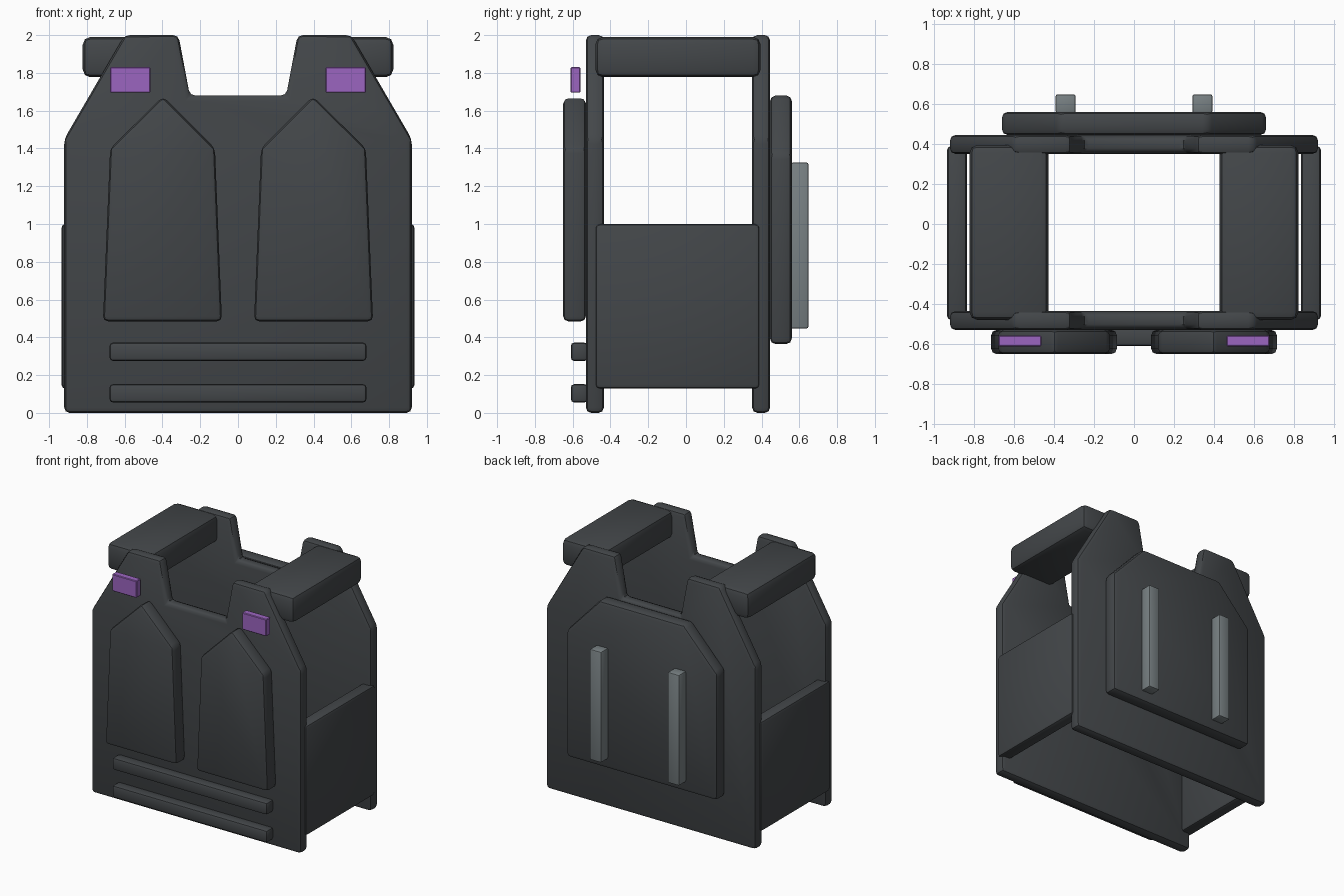
import bpy, bmesh, math

if "Cube" in bpy.data.objects:
    bpy.data.objects.remove(bpy.data.objects["Cube"])


def material(name, rgb):
    m = bpy.data.materials.new(name)
    m.diffuse_color = (*rgb, 1)
    m.use_nodes = True
    m.node_tree.nodes["Principled BSDF"].inputs["Base Color"].default_value = m.diffuse_color
    return m


DARK = material("dark_grey_fabric", (0.056, 0.062, 0.067))
PURPLE = material("purple_patch", (0.33, 0.13, 0.53))
STRAP = material("light_grey_strap", (0.19, 0.22, 0.23))


def slab(name, outline, y0, y1, bevel, mat, segments=2):
    """Extrude an (x, z) outline from y0 to y1 and round every edge."""
    bm = bmesh.new()
    face = bm.faces.new([bm.verts.new((x, y0, z)) for x, z in outline])
    ext = bmesh.ops.extrude_face_region(bm, geom=[face])["geom"]
    for v in ext:
        if isinstance(v, bmesh.types.BMVert):
            v.co.y = y1
    bmesh.ops.recalc_face_normals(bm, faces=bm.faces[:])
    bmesh.ops.bevel(bm, geom=bm.edges[:], offset=bevel, segments=segments,
                    profile=0.5, affect='EDGES', clamp_overlap=True)
    bmesh.ops.recalc_face_normals(bm, faces=bm.faces[:])
    mesh = bpy.data.meshes.new(name)
    bm.to_mesh(mesh)
    bm.free()
    mesh.materials.append(mat)
    obj = bpy.data.objects.new(name, mesh)
    bpy.context.collection.objects.link(obj)
    bpy.ops.object.select_all(action='DESELECT')
    obj.select_set(True)
    bpy.context.view_layer.objects.active = obj
    bpy.ops.object.shade_smooth_by_angle(angle=math.radians(35))
    return obj


def rect(x0, x1, z0, z1):
    return [(x0, z0), (x1, z0), (x1, z1), (x0, z1)]


def symmetric(half):
    """Complete a right-hand outline with its mirror image."""
    return half + [(-x, z) for x, z in reversed(half)]


# Front and back body panels with neck cut-out
body = symmetric([(0.92, 0), (0.92, 1.45), (0.60, 2.0), (0.315, 2.0), (0.255, 1.68)])
slab("front_panel", body, -0.53, -0.435, 0.028, DARK)
slab("back_panel", body, 0.35, 0.445, 0.028, DARK)

# Raised back plate
back = symmetric([(0.66, 0.365), (0.66, 1.37), (0.37, 1.68)])
slab("back_plate", back, 0.445, 0.56, 0.028, DARK)

# Horizontal webbing bars on the lower front
for i, z in enumerate((0.055, 0.275)):
    slab(f"webbing_bar_{i + 1}", rect(-0.68, 0.68, z, z + 0.097), -0.61, -0.52, 0.018, DARK)

# Parts repeated on each side
pouch = [(0.085, 0.485), (0.715, 0.485), (0.677, 1.40), (0.397, 1.675), (0.122, 1.40)]
for side, s in (("right", 1), ("left", -1)):
    def flip(pts):
        return [(s * x, z) for x, z in pts]
    slab(f"{side}_chest_plate", flip(pouch), -0.65, -0.53, 0.026, DARK)
    slab(f"{side}_shoulder_pad", flip(rect(0.428, 0.822, 1.777, 1.99)), -0.48, 0.395, 0.04, DARK)
    slab(f"{side}_side_panel", flip(rect(0.835, 0.935, 0.128, 1.0)), -0.48, 0.39, 0.022, DARK)
    slab(f"{side}_patch", flip(rect(0.463, 0.677, 1.695, 1.83)), -0.612, -0.558, 0.005, PURPLE, 1)
    slab(f"{side}_back_strap", flip(rect(0.292, 0.392, 0.447, 1.325)), 0.555, 0.648, 0.01, STRAP)
